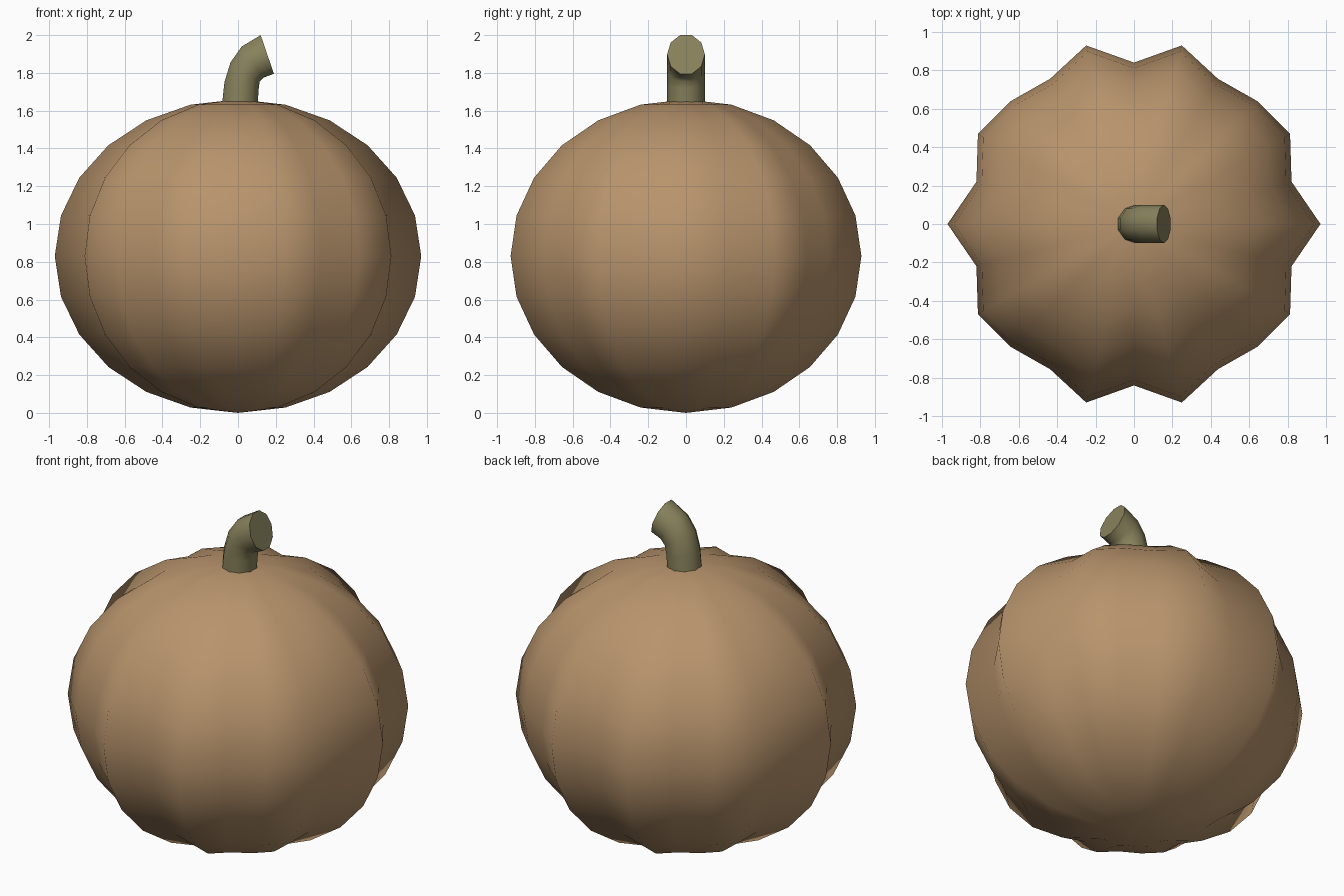
import bpy, bmesh, math
from mathutils import Vector

if "Cube" in bpy.data.objects:
    bpy.data.objects.remove(bpy.data.objects["Cube"])


def material(name, color):
    m = bpy.data.materials.new(name)
    m.diffuse_color = (*color, 1)
    m.use_nodes = True
    m.node_tree.nodes["Principled BSDF"].inputs["Base Color"].default_value = m.diffuse_color
    return m


def make_object(name, bm, mat):
    bmesh.ops.recalc_face_normals(bm, faces=bm.faces)
    mesh = bpy.data.meshes.new(name)
    bm.to_mesh(mesh)
    bm.free()
    mesh.materials.append(mat)
    obj = bpy.data.objects.new(name, mesh)
    bpy.context.collection.objects.link(obj)
    return obj


skin = material("tan orange skin", (0.48, 0.296, 0.15))
green = material("dull olive stem", (0.246, 0.223, 0.107))

# Pumpkin body: sphere with ten ribs pushed in and out around its axis
bm = bmesh.new()
bmesh.ops.create_uvsphere(bm, u_segments=24, v_segments=12, radius=1)
for v in bm.verts:
    a = math.atan2(v.co.y, v.co.x)
    r = 0.905 * (1 + 0.072 * math.cos(10 * a))
    v.co = (v.co.x * r, v.co.y * r, 0.83 + 0.83 * v.co.z)
for f in bm.faces:
    f.smooth = True
make_object("pumpkin_body", bm, skin)

# Stem: tube bending towards +x, each ring given by its outer and inner (x, z)
RINGS = [
    ((-0.09, 1.58), (0.10, 1.58)),
    ((-0.072, 1.75), (0.11, 1.72)),
    ((-0.04, 1.855), (0.115, 1.755)),
    ((0.02, 1.94), (0.135, 1.775)),
    ((0.12, 2.0), (0.19, 1.795)),
]
SIDES = 10
bm = bmesh.new()
rings = []
for (ox, oz), (ix, iz) in RINGS:
    outer, inner = Vector((ox, 0, oz)), Vector((ix, 0, iz))
    mid = (outer + inner) / 2
    half = (outer - inner) / 2 / math.cos(math.pi / SIDES)
    ring = []
    for k in range(SIDES):
        a = 2 * math.pi * k / SIDES
        ring.append(bm.verts.new(mid + half * math.sin(a) + Vector((0, 0.1 * math.cos(a), 0))))
    rings.append(ring)
for lo, hi in zip(rings, rings[1:]):
    for k in range(SIDES):
        n = (k + 1) % SIDES
        bm.faces.new((lo[k], lo[n], hi[n], hi[k])).smooth = True
bm.faces.new(rings[0])
bm.faces.new(rings[-1])
make_object("stem", bm, green)
